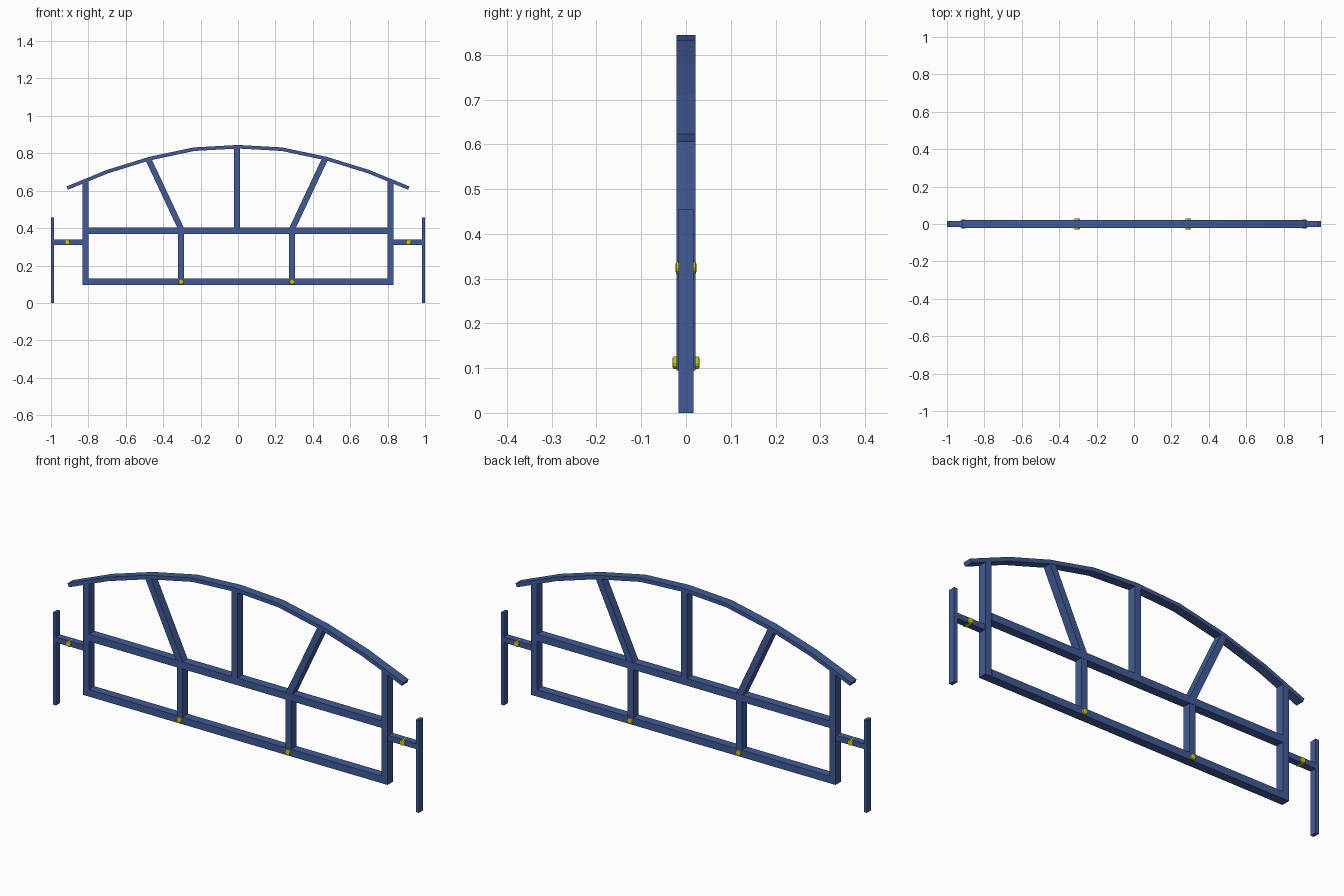
import bpy, bmesh, math
from mathutils import Vector

if "Cube" in bpy.data.objects:
    bpy.data.objects.remove(bpy.data.objects["Cube"])


def material(name, rgb):
    m = bpy.data.materials.new(name)
    m.diffuse_color = (*rgb, 1)
    m.use_nodes = True
    m.node_tree.nodes["Principled BSDF"].inputs["Base Color"].default_value = m.diffuse_color
    return m


BLUE = material("blue_steel", (0.052, 0.105, 0.31))
YELLOW = material("yellow_bolt", (0.60, 0.60, 0.0))


def finish(name, bm, mat):
    bmesh.ops.recalc_face_normals(bm, faces=bm.faces)
    me = bpy.data.meshes.new(name)
    bm.to_mesh(me)
    bm.free()
    me.materials.append(mat)
    ob = bpy.data.objects.new(name, me)
    bpy.context.collection.objects.link(ob)
    return ob


def slab(name, outline, depth):
    """Extrude a closed x-z outline symmetrically through y."""
    bm = bmesh.new()
    f = bm.faces.new([bm.verts.new((x, -depth, z)) for x, z in outline])
    ext = bmesh.ops.extrude_face_region(bm, geom=[f])["geom"]
    bmesh.ops.translate(bm, vec=(0, 2 * depth, 0),
                        verts=[v for v in ext if isinstance(v, bmesh.types.BMVert)])
    return finish(name, bm, BLUE)


def bar(name, x0, x1, z0, z1, depth):
    return slab(name, [(x0, z0), (x1, z0), (x1, z1), (x0, z1)], depth)


def bolt(name, x, z, r, depth):
    bm = bmesh.new()
    bmesh.ops.create_cone(bm, cap_ends=True, segments=12, radius1=r, radius2=r, depth=2 * depth)
    rim = [e for e in bm.edges if abs(e.verts[0].co.z - e.verts[1].co.z) < 1e-5]
    bmesh.ops.bevel(bm, geom=rim, offset=0.005, segments=2, affect='EDGES', profile=0.5)
    for v in bm.verts:
        v.co = Vector((v.co.x + x, v.co.z, v.co.y + z))
    return finish(name, bm, YELLOW)


D = 0.0215   # half depth of the frame
S = 0.0165   # half depth of the end plates

# Arched top rail: eight straight segments
half = [(0.0, 0.835), (0.235, 0.822), (0.475, 0.771), (0.698, 0.702), (0.913, 0.614)]
path = [Vector((-x, z)) for x, z in reversed(half[1:])] + [Vector(p) for p in half]
upper, lower = [], []
for i, p in enumerate(path):
    t = (path[min(i + 1, len(path) - 1)] - path[max(i - 1, 0)]).normalized()
    n = Vector((-t.y, t.x)) * 0.0095
    upper.append(p + n)
    lower.append(p - n)
slab("arched_rail", upper + lower[::-1], D)

# Straight rails
bar("bottom_rail", -0.802, 0.798, 0.095, 0.130, D)
bar("middle_rail", -0.802, 0.798, 0.368, 0.403, D)

# Centre upright
bar("centre_post", -0.0205, 0.0115, 0.403, 0.830, D)

for side, s in (("left", -1), ("right", 1)):
    off = -0.002 if s > 0 else 0.0
    # Outer post with a top sloped to meet the arch
    slab(side + "_post", [(s * 0.799, 0.095), (s * 0.832, 0.095),
                          (s * 0.832, 0.645), (s * 0.799, 0.659)], D)
    # Short lower upright and slanted brace above it
    cx = -0.304 if s < 0 else 0.289
    bar(side + "_lower_upright", cx - 0.016, cx + 0.016, 0.130, 0.368, D - 0.001)
    tx = -0.479 if s < 0 else 0.464
    a, b = Vector((cx, 0.395)), Vector((tx, 0.768))
    d = (b - a).normalized()
    n = Vector((-d.y, d.x)) * 0.016
    slab(side + "_brace", [a - n, a + n, b + n, b - n], D - 0.001)
    # End plate and its connecting stub
    bar(side + "_end_plate", s * 0.983, s, 0.0, 0.456, S)
    bar(side + "_stub", s * 0.83, s * 0.984, 0.311, 0.338, S)
    # Through bolts
    bolt(side + "_stub_bolt", s * 0.912, 0.324, 0.0145, 0.023)
    bolt(side + "_rail_bolt", cx, 0.112, 0.0145, 0.030)
